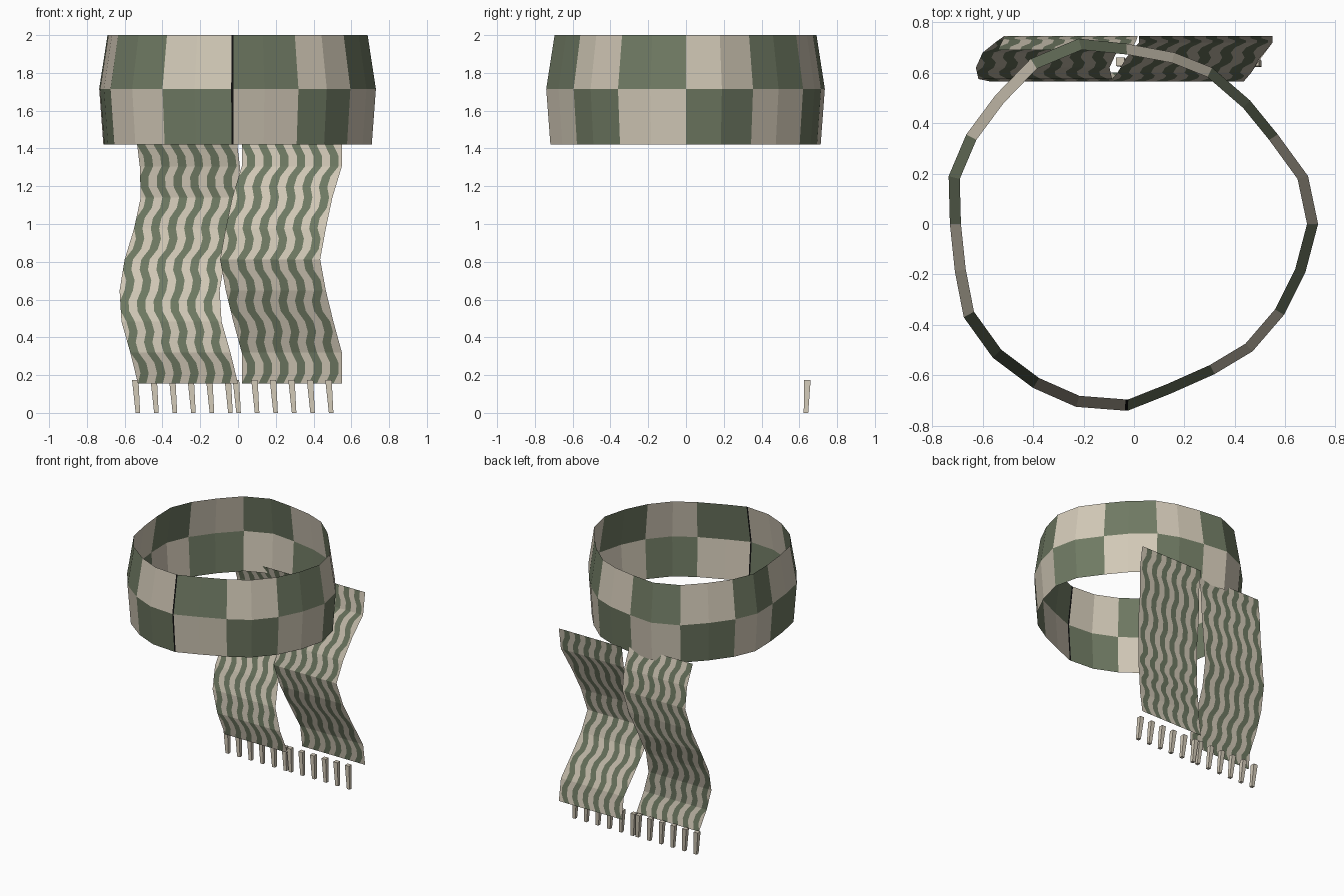
import bpy
import bmesh
from mathutils import Vector

default_cube = bpy.data.objects.get("Cube")
if default_cube:
    bpy.data.objects.remove(default_cube, do_unlink=True)


def make_material(name, colour):
    material = bpy.data.materials.new(name)
    material.use_nodes = True
    material.diffuse_color = (*colour, 1)
    shader = material.node_tree.nodes["Principled BSDF"]
    shader.inputs["Base Color"].default_value = (*colour, 1)
    shader.inputs["Roughness"].default_value = 0.9
    return material


beige = make_material("beige wool", (0.64, 0.58, 0.47))
green = make_material("sage green wool", (0.16, 0.195, 0.125))
black = make_material("dark seam", (0.005, 0.005, 0.005))


def finish(name, bm, materials):
    mesh = bpy.data.meshes.new(name)
    bm.to_mesh(mesh)
    bm.free()
    for material in materials:
        mesh.materials.append(material)
    part = bpy.data.objects.new(name, mesh)
    bpy.context.collection.objects.link(part)
    return part


# Neck loop: an uneven ring, counter-clockwise from the front seam
seam = 0.006
outline = [
    (-0.03 + seam, -0.74), (0.14, -0.675), (0.32, -0.595), (0.47, -0.505),
    (0.595, -0.36), (0.68, -0.19), (0.73, 0), (0.69, 0.19),
    (0.57, 0.355), (0.46, 0.49), (0.31, 0.62), (0.16, 0.68),
    (-0.03, 0.715), (-0.22, 0.735), (-0.41, 0.655), (-0.55, 0.51),
    (-0.665, 0.355), (-0.735, 0.19), (-0.73, 0), (-0.71, -0.19),
    (-0.675, -0.37), (-0.56, -0.53), (-0.4, -0.65), (-0.23, -0.725),
    (-0.03 - seam, -0.74),
]
levels = [(1.42, 0.97), (1.715, 1), (2, 0.94)]


def make_neck_loop():
    bm = bmesh.new()
    rings = [[bm.verts.new((x * s, y * s, z)) for x, y in outline] for z, s in levels]
    count = len(outline)
    for row in range(len(levels) - 1):
        for i in range(count):
            j = (i + 1) % count
            face = bm.faces.new((rings[row][i], rings[row][j],
                                 rings[row + 1][j], rings[row + 1][i]))
            # Two facets to each check, with a dark strip closing the seam
            face.material_index = 2 if j == 0 else (i // 2 + row) % 2
    finish("neck_loop", bm, [beige, green, black])


# Hanging tails: wavy cloth with zigzag stripes
TOP, BOTTOM, WIDTH = 1.47, 0.155, 0.53
SUBROWS, STRIPES = 24, 12


def sample(path, t):
    """Point on an evenly spaced path, with t from 0 to 1."""
    position = t * (len(path) - 1)
    i = min(int(position), len(path) - 2)
    return Vector(path[i]).lerp(Vector(path[i + 1]), position - i)


def make_tail(name, path):
    bm = bmesh.new()
    stripe = WIDTH / STRIPES
    rows = []
    for r in range(SUBROWS + 1):
        t = r / SUBROWS
        left, depth = sample(path, t)
        shift = stripe * 0.6 * (r // 2 % 2)
        row = []
        for c in range(-1, STRIPES + 1):
            across = min(max(c * stripe + shift, 0), WIDTH)
            row.append((left + across, depth, TOP + (BOTTOM - TOP) * t))
        row.append((left + WIDTH, depth, row[0][2]))
        rows.append(row)
    for upper, lower in zip(rows, rows[1:]):
        for c in range(len(upper) - 1):
            if upper[c + 1][0] - upper[c][0] + lower[c + 1][0] - lower[c][0] < 0.001:
                continue
            corners = (lower[c], lower[c + 1], upper[c + 1], upper[c])
            face = bm.faces.new([bm.verts.new(p) for p in corners])
            face.material_index = c % 2
    bmesh.ops.remove_doubles(bm, verts=bm.verts, dist=0.0002)
    finish(name, bm, [beige, green])


# Paths give the inner edge x and the depth y, from top to bottom
left_path = [(0.02, 0.745), (0.02, 0.72), (-0.03, 0.66), (-0.065, 0.6),
             (-0.095, 0.565), (-0.065, 0.6), (-0.025, 0.66),
             (0.02, 0.72), (0.02, 0.745)]
right_path = [(-0.54, 0.69), (-0.52, 0.73), (-0.515, 0.745), (-0.55, 0.72),
              (-0.6, 0.68), (-0.627, 0.62), (-0.617, 0.575),
              (-0.57, 0.565), (-0.53, 0.6)]


# Fringe: six slim tapered tassels below each tail
def make_tassel(name, x):
    bm = bmesh.new()
    y = 0.635
    ends = [(x, y, 0, 0.012), (x - 0.014, y + 0.008, 0.175, 0.017)]
    rings = []
    for px, py, z, r in ends:
        square = ((-r, -r), (r, -r), (r, r), (-r, r))
        rings.append([bm.verts.new((px + dx, py + dy, z)) for dx, dy in square])
    bm.faces.new(rings[0][::-1])
    bm.faces.new(rings[1])
    for i in range(4):
        j = (i + 1) % 4
        bm.faces.new((rings[0][i], rings[0][j], rings[1][j], rings[1][i]))
    finish(name, bm, [beige])


make_neck_loop()
for side, path, start in (("left", left_path, 0.003), ("right", right_path, -0.53)):
    make_tail(side + "_tail", path)
    for n in range(6):
        make_tassel(f"{side}_tassel_{n + 1}", start + n * 0.098)
